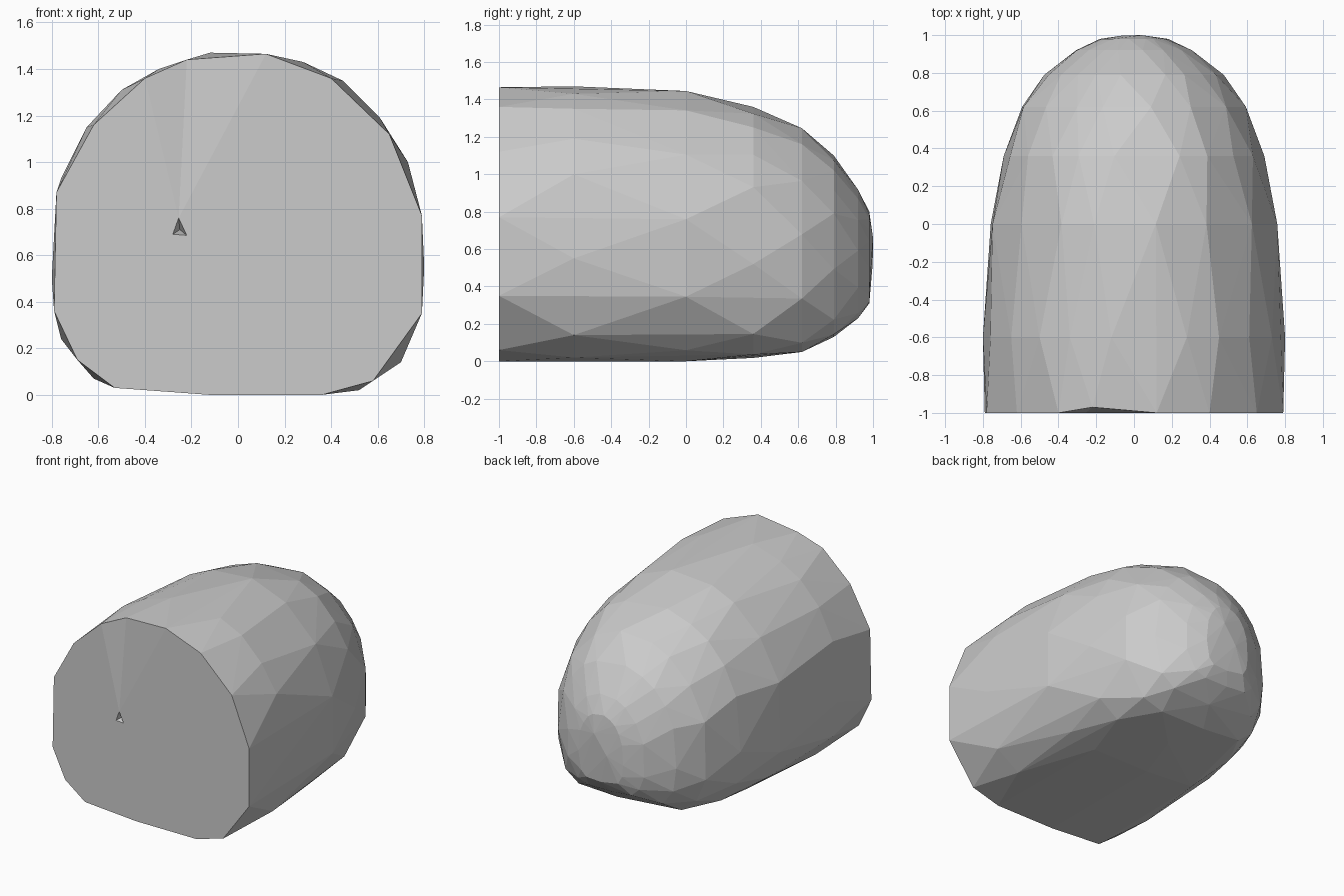
import bpy, bmesh

if "Cube" in bpy.data.objects:
    bpy.data.objects.remove(bpy.data.objects["Cube"])

# Two alternating cross-sections (x, z) give the irregular facets
SEC_A = [(-.22, 1.44), (.12, 1.465), (.40, 1.36), (.65, 1.12), (.79, .77), (.79, .35),
         (.58, .06), (.36, 0), (-.12, 0), (-.53, .03), (-.69, .15), (-.79, .36),
         (-.78, .87), (-.62, 1.16), (-.40, 1.36)]
SEC_B = [(-.12, 1.47), (.28, 1.43), (.45, 1.35), (.61, 1.19), (.73, 1.0), (.80, .55),
         (.70, .14), (.52, .02), (0, 0), (-.62, .07), (-.76, .24), (-.80, .5),
         (-.76, .93), (-.65, 1.15), (-.50, 1.31), (-.34, 1.40)]
# Stations along the body: y, half width, bottom, top
STATIONS = [(-1, .80, 0, 1.47), (-.6, .80, 0, 1.47), (0, .768, 0, 1.45),
            (.36, .69, .018, 1.36), (.62, .60, .05, 1.25), (.79, .475, .13, 1.10),
            (.92, .31, .23, .92), (.98, .18, .31, .80)]

bm = bmesh.new()

# Domed body: convex skin over the scaled sections
for i, (y, w, lo, hi) in enumerate(STATIONS):
    for x, z in (SEC_A, SEC_B)[i % 2]:
        bm.verts.new((x * w / .8, y, lo + (hi - lo) * z / 1.47))
bm.verts.new((.04, 1.0, .66))
bm.verts.new((-.06, .998, .52))
hull = bmesh.ops.convex_hull(bm, input=bm.verts[:])
loose = [v for v in bm.verts if not v.link_faces]
bmesh.ops.delete(bm, geom=loose, context='VERTS')

# Front cap: flat, with a tiny pit left open in it
front = [f for f in bm.faces if all(v.co.y < -.999 for v in f.verts)]
bmesh.ops.delete(bm, geom=front, context='FACES')
rim = [e for e in bm.edges if e.is_boundary]
pit = [bm.verts.new((x, -1, z)) for x, z in ((-.255, .76), (-.22, .685), (-.28, .69))]
pit_edges = [bm.edges.new((pit[k], pit[(k + 1) % 3])) for k in range(3)]
bmesh.ops.triangle_fill(bm, use_beauty=True, use_dissolve=False,
                        edges=rim + pit_edges, normal=(0, -1, 0))
bottom = bm.verts.new((-.25, -.93, .71))
for k in range(3):
    bm.faces.new((pit[k], pit[(k + 1) % 3], bottom))

# Slight dent in the top edge of the front
for v in bm.verts:
    if v.co.y < -.999 and abs(v.co.x + .22) < .01 and v.co.z > 1.4:
        v.co.y = -.97

bmesh.ops.recalc_face_normals(bm, faces=bm.faces[:])
mesh = bpy.data.meshes.new("domed_body")
bm.to_mesh(mesh)
bm.free()
bpy.context.collection.objects.link(bpy.data.objects.new("domed_body", mesh))
